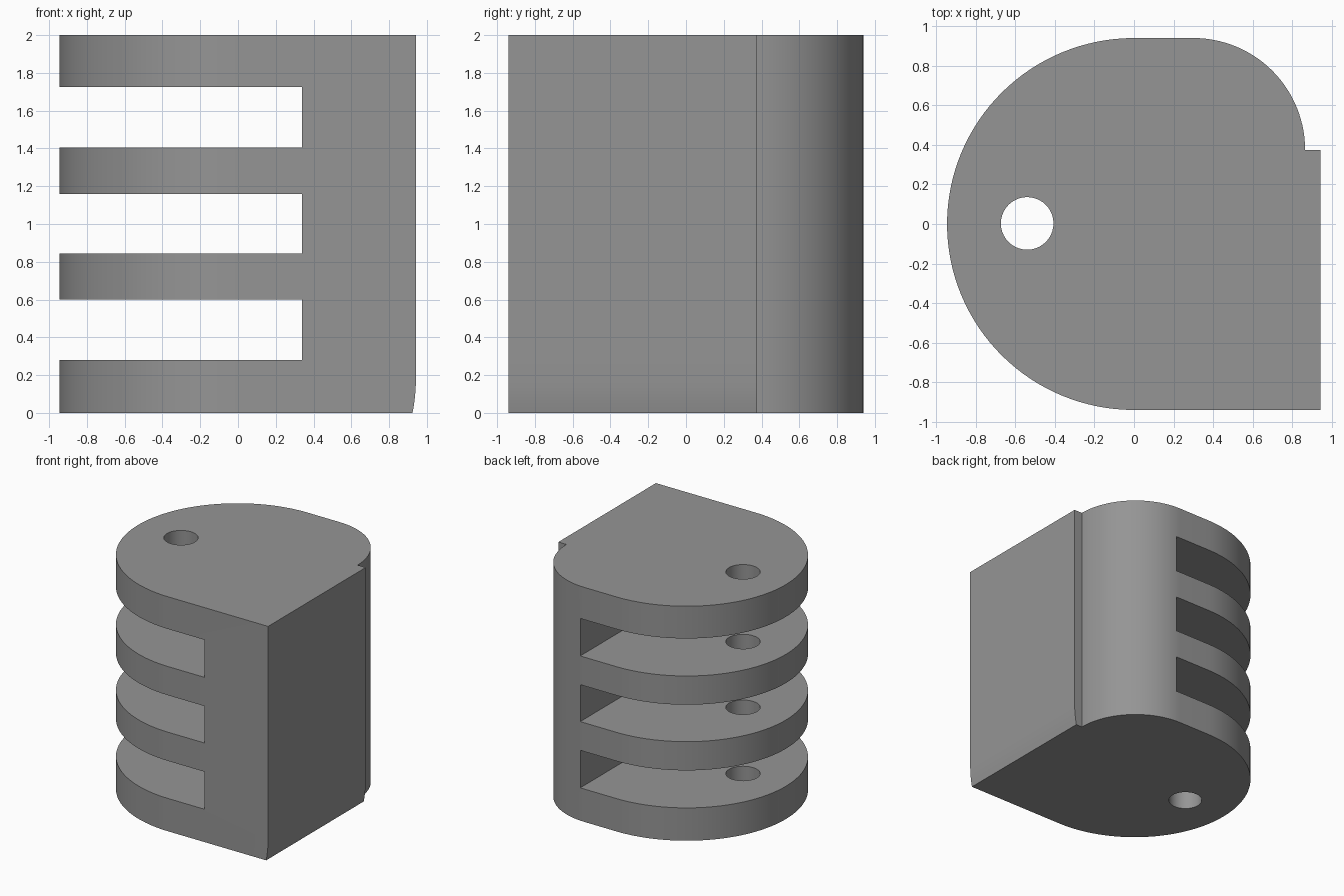
import bpy, bmesh, math

if "Cube" in bpy.data.objects:
    bpy.data.objects.remove(bpy.data.objects["Cube"])

R = 0.94
SIDE_X = 0.942

grey = bpy.data.materials.new("grey")
grey.diffuse_color = (0.30, 0.30, 0.30, 1)
grey.use_nodes = True
grey.node_tree.nodes["Principled BSDF"].inputs["Base Color"].default_value = grey.diffuse_color


def arc(cx, cy, rx, ry, a0, a1, n):
    return [(cx + rx * math.cos(math.radians(a0 + (a1 - a0) * i / n)),
             cy + ry * math.sin(math.radians(a0 + (a1 - a0) * i / n))) for i in range(n + 1)]


# Plan outline: round hinge side, square front corner, stepped and rounded back corner
outline = arc(0, 0, 0.945, R, 90, 270, 64)
outline += [(SIDE_X, -R), (SIDE_X, 0.375), (0.865, 0.375)]
outline += arc(0.30, 0.375, 0.565, R - 0.375, 0, 90, 28)[1:]

# Stack the outline, easing the flat side inwards near the base
levels = [0, 0.045, 0.09, 0.135, 0.18, 2]
bm = bmesh.new()
rings = []
for z in levels:
    inset = max(0, 0.18 - z) ** 2 / 1.8
    rings.append([bm.verts.new((x - inset if x > 0.9 else x, y, z)) for x, y in outline])
n = len(outline)
for lo, hi in zip(rings, rings[1:]):
    for i in range(n):
        j = (i + 1) % n
        bm.faces.new((lo[i], lo[j], hi[j], hi[i]))
bm.faces.new(rings[0][::-1])
bm.faces.new(rings[-1])
bmesh.ops.recalc_face_normals(bm, faces=bm.faces)
mesh = bpy.data.meshes.new("hinge_block")
bm.to_mesh(mesh)
bm.free()
body = bpy.data.objects.new("hinge_block", mesh)
bpy.context.collection.objects.link(body)
mesh.materials.append(grey)
bpy.context.view_layer.objects.active = body


def cut(cutter):
    cutter.hide_render = True
    cutter.data.materials.append(grey)
    bpy.context.view_layer.objects.active = body
    mod = body.modifiers.new(cutter.name, 'BOOLEAN')
    mod.operation = 'DIFFERENCE'
    mod.solver = 'EXACT'
    mod.object = cutter
    bpy.ops.object.modifier_apply(modifier=mod.name)
    bpy.data.objects.remove(cutter)


# Three slots between the hinge leaves
for z0, z1 in ((0.28, 0.60), (0.845, 1.16), (1.405, 1.725)):
    bpy.ops.mesh.primitive_cube_add(size=1, location=(-0.58, 0, (z0 + z1) / 2))
    slot = bpy.context.object
    slot.name = "slot_cutter"
    slot.scale = (1.84, 3, z1 - z0)
    bpy.context.view_layer.update()
    cut(slot)

# Pin hole through every leaf
bpy.ops.mesh.primitive_cylinder_add(vertices=40, radius=0.133, depth=3, location=(-0.54, 0.003, 1))
bpy.context.object.name = "pin_hole_cutter"
cut(bpy.context.object)

# Smooth the curved walls, keep edges sharp
bpy.ops.object.select_all(action='DESELECT')
body.select_set(True)
bpy.context.view_layer.objects.active = body
bpy.ops.object.shade_smooth_by_angle(angle=math.radians(30))
